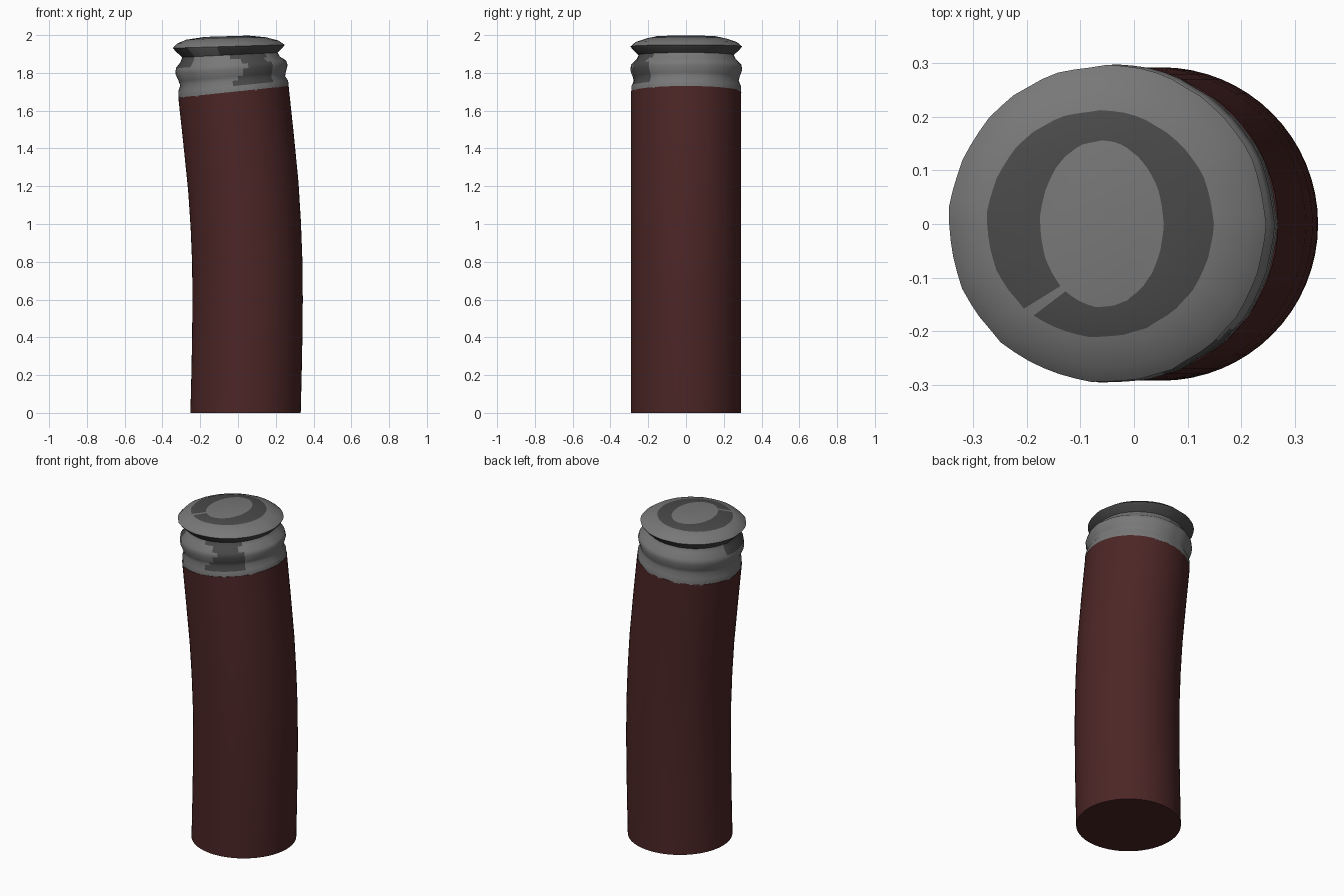
import bpy, bmesh, math, random

if "Cube" in bpy.data.objects:
    bpy.data.objects.remove(bpy.data.objects["Cube"])

random.seed(4)


def material(name, rgb):
    m = bpy.data.materials.new(name)
    m.diffuse_color = (*rgb, 1)
    m.use_nodes = True
    m.node_tree.nodes["Principled BSDF"].inputs["Base Color"].default_value = m.diffuse_color
    return m


red = material("dark red", (0.073, 0.019, 0.019))
light = material("light grey", (0.188, 0.188, 0.188))
dark = material("dark grey", (0.068, 0.068, 0.068))


def loft(name, rings, n, mats, colour=None, jitter=0.0, angle=40):
    """Skin rings of (radius x, radius y, centre x, z, slope in x), capped both ends."""
    bm = bmesh.new()
    loops = []
    wobble = [random.uniform(-jitter, jitter) for _ in range(n)]
    for rx, ry, cx, z, slope in rings:
        loop = []
        for i in range(n):
            a = 2 * math.pi * i / n
            k = 1 + wobble[i]
            dx = rx * k * math.cos(a)
            loop.append(bm.verts.new((cx + dx, ry * k * math.sin(a), z + slope * dx)))
        loops.append(loop)
    for row, (lo, hi) in enumerate(zip(loops, loops[1:])):
        for i in range(n):
            j = (i + 1) % n
            f = bm.faces.new((lo[i], lo[j], hi[j], hi[i]))
            if colour:
                deg = 360 * (i + 0.5) / n
                f.material_index = colour(row, deg - 360 if deg > 180 else deg)
    bm.faces.new(loops[0][::-1])
    bm.faces.new(loops[-1])
    me = bpy.data.meshes.new(name)
    bm.to_mesh(me)
    bm.free()
    for m in mats:
        me.materials.append(m)
    ob = bpy.data.objects.new(name, me)
    bpy.context.collection.objects.link(ob)
    bpy.ops.object.select_all(action='DESELECT')
    ob.select_set(True)
    bpy.context.view_layer.objects.active = ob
    bpy.ops.object.shade_smooth_by_angle(angle=math.radians(angle))
    return ob


# Bent tube body: height, centre x, slope
path = [(0, 0.040, 0), (0.2, 0.045, -0.01), (0.4, 0.049, 0), (0.6, 0.051, 0),
        (0.8, 0.049, 0.02), (1.0, 0.041, 0.05), (1.2, 0.028, 0.08),
        (1.45, 0.003, 0.10), (1.70, -0.024, 0.105)]
path[1] = (0.2, 0.045, 0)
loft("bent_tube", [(0.292, 0.292, cx, z, s) for z, cx, s in path], 64, [red])

# Ridged cap: radius, centre x, height, slope
profile = [(0.291, -0.024, 1.695, 0.105), (0.290, -0.026, 1.730, 0.10),
           (0.277, -0.029, 1.758, 0.09), (0.283, -0.031, 1.780, 0.085),
           (0.296, -0.035, 1.818, 0.08), (0.291, -0.038, 1.845, 0.07),
           (0.262, -0.042, 1.872, 0.055), (0.252, -0.044, 1.895, 0.05),
           (0.284, -0.047, 1.925, 0.035), (0.295, -0.050, 1.940, 0.03),
           (0.268, -0.055, 1.963, 0.03), (0.211, -0.063, 1.982, 0.03)]
rings = [(r, r, cx, z, s) for r, cx, z, s in profile]
rings.append((0.115, 0.155, -0.06, 1.994, 0.03))

# Worn patch on the front: dark angle range for each row
patch = {1: (-88, -42), 2: (-84, -42), 3: (-76, -44), 4: (-72, -44),
         5: (-80, -45), 6: (-90, -42), 7: (-98, 0), 8: (-102, 0)}


def cap_colour(row, deg):
    if row == 11:                                   # ring on the top face
        return 0 if -132 < deg < -125 else 1
    if row in (7, 8) and not -136 < deg < -100:     # upper groove
        return 1
    if row in (5, 6) and (deg > 165 or deg < -140): # groove on the left
        return 1
    lo, hi = patch.get(row, (1, 0))
    return 1 if lo < deg < hi else 0


loft("ridged_cap", rings, 60, [light, dark], cap_colour, 0.006, 50)
